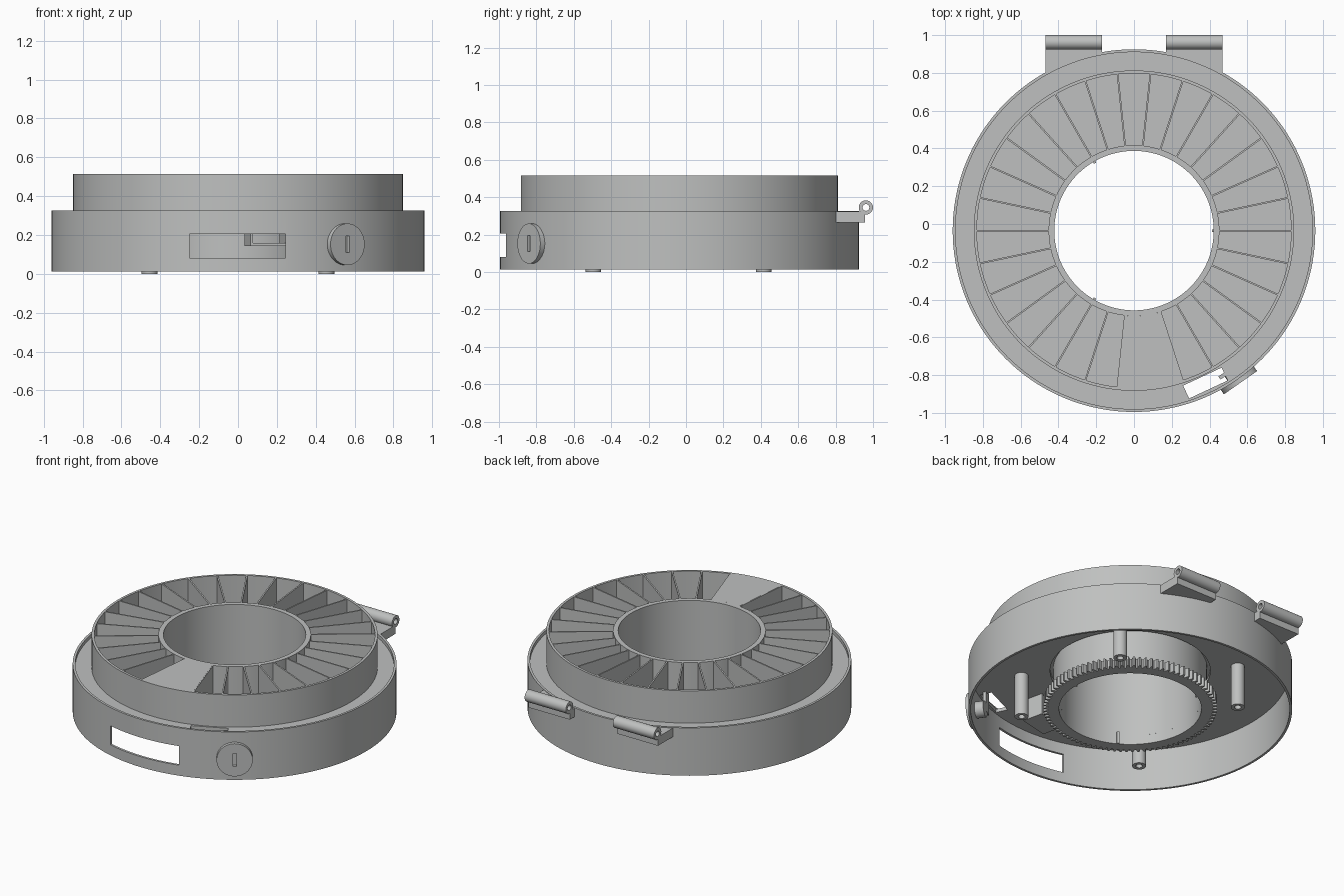
import bpy, bmesh, math
from mathutils import Matrix, Vector

if "Cube" in bpy.data.objects:
    bpy.data.objects.remove(bpy.data.objects["Cube"])

CY = -0.035          # y of the common ring axis
SEG = 144

mat = bpy.data.materials.new("plain grey")
mat.diffuse_color = (0.52, 0.53, 0.525, 1)
mat.use_nodes = True
mat.node_tree.nodes["Principled BSDF"].inputs["Base Color"].default_value = mat.diffuse_color


def finish(name, bm):
    bmesh.ops.recalc_face_normals(bm, faces=bm.faces[:])
    me = bpy.data.meshes.new(name)
    bm.to_mesh(me)
    bm.free()
    me.materials.append(mat)
    ob = bpy.data.objects.new(name, me)
    bpy.context.collection.objects.link(ob)
    return ob


def polar(r, a, z):
    return (r * math.cos(a), CY + r * math.sin(a), z)


def lathe(name, profile):
    """Closed (radius, z) profile turned around the ring axis."""
    bm = bmesh.new()
    rings = [[bm.verts.new(polar(r, 2 * math.pi * i / SEG, z)) for r, z in profile]
             for i in range(SEG)]
    n = len(profile)
    for i in range(SEG):
        a, b = rings[i], rings[(i + 1) % SEG]
        for j in range(n):
            k = (j + 1) % n
            bm.faces.new((a[j], b[j], b[k], a[k]))
    return finish(name, bm)


def prism(name, pts, z0, z1):
    """Outline in x, y raised from z0 to z1."""
    bm = bmesh.new()
    f = bm.faces.new([bm.verts.new((x, y, z0)) for x, y in pts])
    ext = bmesh.ops.extrude_face_region(bm, geom=[f])
    for v in ext["geom"]:
        if isinstance(v, bmesh.types.BMVert):
            v.co.z = z1
    return finish(name, bm)


def box(name, centre, size, angle=0):
    bm = bmesh.new()
    m = (Matrix.Translation(centre) @ Matrix.Rotation(angle, 4, 'Z')
         @ Matrix.Diagonal((*size, 1)))
    bmesh.ops.create_cube(bm, size=1, matrix=m)
    return finish(name, bm)


def tube(name, start, axis, length, r_out, r_in=0.0, seg=32):
    """Round bar, or pipe when r_in is given, from start along axis."""
    bm = bmesh.new()
    m = Matrix.Translation(start) @ Vector(axis).to_track_quat('Z', 'Y').to_matrix().to_4x4()
    loops = []
    for r, z in ((r_out, 0), (r_out, length), (r_in, length), (r_in, 0)):
        if r > 0:
            loops.append([bm.verts.new(m @ Vector((r * math.cos(t), r * math.sin(t), z)))
                          for t in (2 * math.pi * i / seg for i in range(seg))])
    pairs = range(len(loops)) if r_in else range(1)
    for p in pairs:
        a, b = loops[p], loops[(p + 1) % len(loops)]
        for i in range(seg):
            k = (i + 1) % seg
            bm.faces.new((a[i], a[k], b[k], b[i]))
    if not r_in:
        bm.faces.new(loops[0])
        bm.faces.new(loops[1])
    return finish(name, bm)


def cut(ob, cutter):
    mod = ob.modifiers.new("cut", 'BOOLEAN')
    mod.operation, mod.solver, mod.object = 'DIFFERENCE', 'EXACT', cutter
    dg = bpy.context.evaluated_depsgraph_get()
    me = bpy.data.meshes.new_from_object(ob.evaluated_get(dg))
    ob.modifiers.clear()
    ob.data = me
    bpy.data.objects.remove(cutter)


# Base housing: thin outer wall with a recessed deck, open underneath
housing = lathe("base_housing", [(.96, .012), (.96, .325), (.945, .325), (.945, .302),
                                 (.475, .302), (.475, .28), (.945, .28), (.945, .012)])
cut(housing, box("window_cutter", (-.002, -.95, .143), (.495, .2, .125)))
cut(housing, box("deck_slot_cutter", (.378, -.842, .29), (.225, .075, .08), math.radians(25)))

# Turntable: outer wall, floor and central tube in one piece
lathe("turntable", [(.848, .304), (.848, .515), (.832, .515), (.832, .325), (.452, .325),
                    (.452, .515), (.422, .515), (.422, .08), (.455, .08), (.455, .304)])

# Radial dividers, one missing where the solid wedge sits
for i in range(30):
    if i != 23:
        a = math.radians(12 * i)
        box("divider", polar(.642, a, .415), (.384, .009, .198), a)

arc = [math.radians(264 + 2 * i) for i in range(13)]
prism("solid_wedge", [polar(.832, a, 0)[:2] for a in arc]
      + [polar(.452, a, 0)[:2] for a in reversed(arc)], .32, .515)

# Gear ring at the foot of the central tube
bm = bmesh.new()
TEETH = 90
cols = []
for i in range(TEETH * 4):
    a = 2 * math.pi * i / (TEETH * 4)
    r = .515 if i % 4 < 2 else .487
    cols.append([bm.verts.new(polar(q, a, z))
                 for q, z in ((r, .02), (r, .08), (.422, .08), (.422, .02))])
for i, c in enumerate(cols):
    d = cols[(i + 1) % len(cols)]
    for j in range(4):
        k = (j + 1) % 4
        bm.faces.new((c[j], d[j], d[k], c[k]))
finish("gear_ring", bm)

# Small index tabs inside the tube
for deg in (0, 120, 240):
    a = math.radians(deg)
    box("index_tab", polar(.418, a, .06), (.012, .014, .08), a)

# Four hollow support posts
for sx in (-1, 1):
    for sy in (-1, 1):
        tube("support_post", (sx * .455, CY - .005 + sy * .455, 0), (0, 0, 1), .285, .041, .02)

# Two rear hinges: a leaf following the wall, and a barrel
for s in (-1, 1):
    pts = []
    for i in range(9):
        x = .17 + .298 * i / 8
        pts.append((s * x, CY + math.sqrt(.952 ** 2 - x * x)))
    prism("hinge_leaf", pts + [(s * .468, .958), (s * .17, .958)], .265, .322)
    tube("hinge_barrel", (s * .319 - .149, .962, .345), (1, 0, 0), .298, .038, .018)

# Lock: face disc with a key slot, body and latch behind it
la = math.radians(-55)
out = Vector((math.cos(la), math.sin(la), 0))
disc = tube("lock_disc", polar(.953, la, .152), out, .03, .107, seg=64)
cut(disc, box("key_slot_cutter", polar(.98, la, .152), (.036, .022, .085), la))
tube("lock_body", polar(.89, la, .152), out, .065, .05)
box("lock_latch", polar(.90, math.radians(-58), .225), (.02, .06, .15), la)

# Open bracket hanging under the deck behind the window
ba = math.radians(-77)
box("bracket_shelf", polar(.65, ba, .15), (.14, .2, .015), ba)
for s in (-1, 1):
    p = Vector(polar(.65, ba, .215)) + Vector((-math.sin(ba), math.cos(ba), 0)) * s * .093
    box("bracket_side", p, (.14, .014, .14), ba)

# Smooth round surfaces, crisp edges
for ob in bpy.context.scene.objects:
    ob.select_set(True)
    bpy.context.view_layer.objects.active = ob
bpy.ops.object.shade_smooth_by_angle(angle=math.radians(25))
